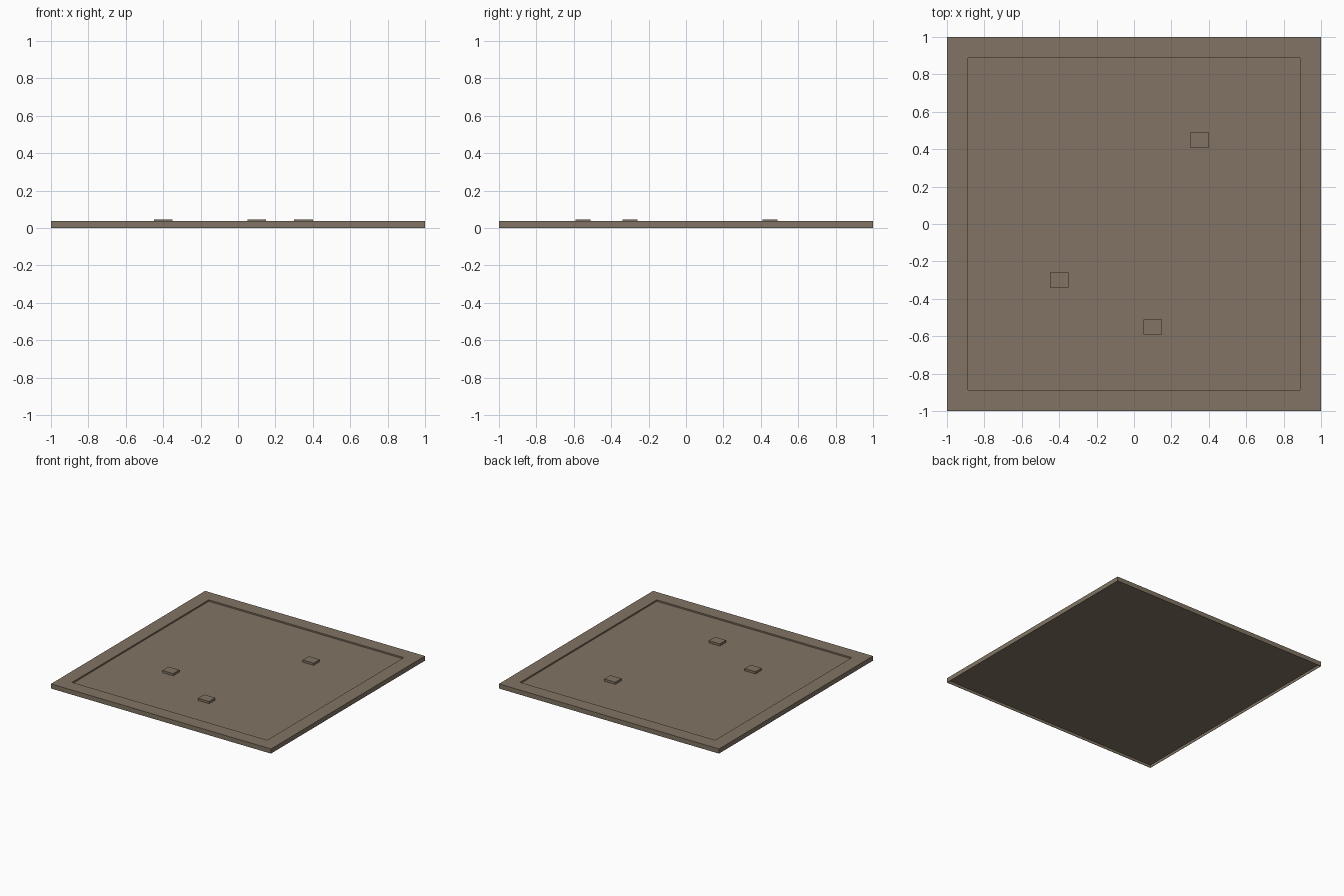
import bpy
import bmesh

cube = bpy.data.objects.get("Cube")
if cube:
    bpy.data.objects.remove(cube, do_unlink=True)

# One earthy brown for everything
brown = bpy.data.materials.new("earth_brown")
brown.use_nodes = True
colour = (0.22, 0.175, 0.125, 1)
brown.diffuse_color = colour
bsdf = brown.node_tree.nodes["Principled BSDF"]
bsdf.inputs["Base Color"].default_value = colour
bsdf.inputs["Roughness"].default_value = 0.9

SLAB_TOP = 0.038
FLOOR = 0.026
CEILING = 0.022


def block(name, x, y, width, depth, low, high):
    """Box with its bottom and top at the given heights; returns its bmesh too."""
    bm = bmesh.new()
    bmesh.ops.create_cube(bm, size=1)
    for v in bm.verts:
        v.co.x = x + v.co.x * width
        v.co.y = y + v.co.y * depth
        v.co.z = high if v.co.z > 0 else low
    mesh = bpy.data.meshes.new(name)
    mesh.materials.append(brown)
    obj = bpy.data.objects.new(name, mesh)
    bpy.context.collection.objects.link(obj)
    return obj, bm


def recess(bm, side, margin, level):
    """Sink a panel into the face pointing up (side 1) or down (side -1)."""
    bm.normal_update()
    face = next(f for f in bm.faces if f.normal.z * side > 0.9)
    bmesh.ops.inset_region(bm, faces=[face], thickness=margin)
    inner = bmesh.ops.extrude_discrete_faces(bm, faces=[face])["faces"][0]
    for v in inner.verts:
        v.co.z = level


def finish(obj, bm):
    bmesh.ops.recalc_face_normals(bm, faces=bm.faces)
    bm.to_mesh(obj.data)
    bm.free()


# Slab with a wide raised border on top and a hollow underside
slab, bm = block("ground_slab", 0, 0, 2, 2, 0, SLAB_TOP)
recess(bm, 1, 0.16, FLOOR)
recess(bm, -1, 0.004, CEILING)
finish(slab, bm)

# Three low blocks resting on the sunken floor
spots = {"left": (-0.4, -0.3), "front": (0.1, -0.55), "back": (0.35, 0.45)}
for label, (x, y) in spots.items():
    finish(*block(label + "_block", x, y, 0.1, 0.08, FLOOR - 0.001, 0.044))
